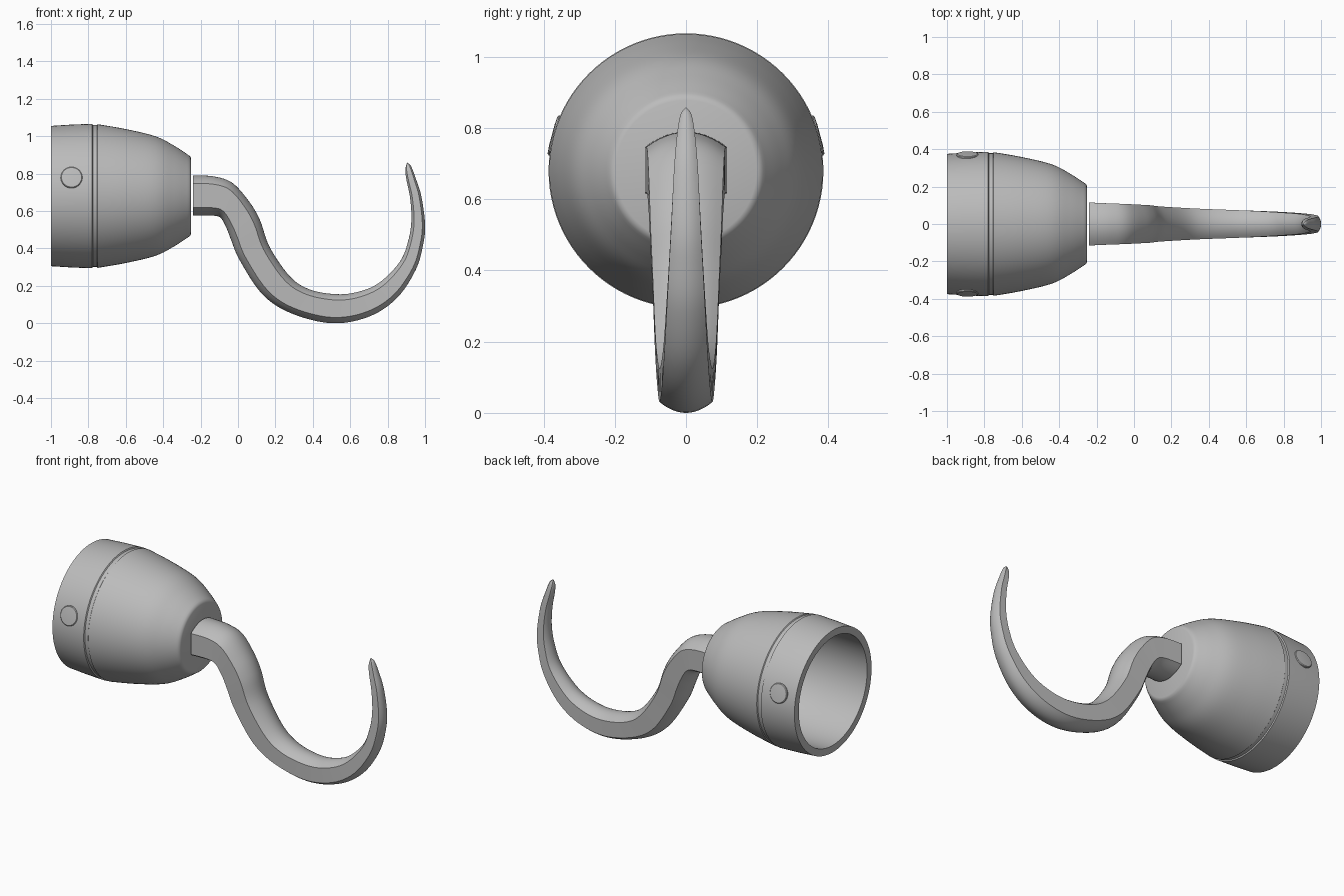
import bpy, bmesh, math
from mathutils import Vector

if "Cube" in bpy.data.objects:
    bpy.data.objects.remove(bpy.data.objects["Cube"], do_unlink=True)

metal = bpy.data.materials.new("grey metal")
metal.use_nodes = True
grey = (0.5, 0.5, 0.5, 1)
metal.diffuse_color = grey
metal.node_tree.nodes["Principled BSDF"].inputs["Base Color"].default_value = grey

AXIS_Z = 0.68


def loft(name, rings, closed_ends=True):
    """Skin a list of equal-length point rings into one smooth object."""
    bm = bmesh.new()
    loops = [[bm.verts.new(p) for p in ring] for ring in rings]
    count = len(loops[0])
    for a, b in zip(loops, loops[1:]):
        for i in range(count):
            j = (i + 1) % count
            bm.faces.new((a[i], a[j], b[j], b[i]))
    if closed_ends:
        bm.faces.new(loops[0])
        bm.faces.new(loops[-1])
    bmesh.ops.remove_doubles(bm, verts=bm.verts, dist=0.00001)
    bmesh.ops.recalc_face_normals(bm, faces=bm.faces)
    mesh = bpy.data.meshes.new(name)
    bm.to_mesh(mesh)
    bm.free()
    mesh.materials.append(metal)
    obj = bpy.data.objects.new(name, mesh)
    bpy.context.collection.objects.link(obj)
    bpy.ops.object.select_all(action="DESELECT")
    obj.select_set(True)
    bpy.context.view_layer.objects.active = obj
    bpy.ops.object.shade_smooth_by_angle(angle=math.radians(32))
    return obj


def revolve(profile, sides):
    """Rings around the x axis from (position, radius) pairs."""
    turns = [math.tau * k / sides for k in range(sides)]
    return [[Vector((x, r * math.cos(t), r * math.sin(t))) for t in turns]
            for x, r in profile]


def spline(keys, steps):
    """Catmull-Rom interpolation of rows of numbers."""
    rows = [keys[0]] + keys + [keys[-1]]
    result = []
    for a, b, c, d in zip(rows, rows[1:], rows[2:], rows[3:]):
        for k in range(steps):
            t = k / steps
            result.append([
                q + t / 2 * (r - p + t * (2 * p - 5 * q + 4 * r - s
                                          + t * (3 * (q - r) + s - p)))
                for p, q, r, s in zip(a, b, c, d)])
    return result + [keys[-1]]


# Hollow cup: outer wall with a grooved band, rounded nose, then the inside
wall = [(-0.78, 0.386), (-0.776, 0.379), (-0.754, 0.379), (-0.75, 0.384)]
body = spline([(-0.75, 0.384), (-0.6, 0.358), (-0.44, 0.319),
               (-0.34, 0.268), (-0.262, 0.217)], 5)
nose = [(-0.254, 0.209), (-0.25, 0.198)]
inside = [(-0.3, 0.0001), (-0.3, 0.19), (-0.36, 0.235), (-0.46, 0.28),
          (-0.6, 0.315), (-0.75, 0.335), (-1, 0.332)]
profile = [(-1, 0.375), (-0.89, 0.382)] + wall + body[1:] + nose
profile += [(-0.25, 0.0001)] + inside + [(-1, 0.375)]
cup = loft("cup", revolve(profile, 96), closed_ends=False)
cup.location.z = AXIS_Z

# Low domed rivets on both sides of the cup
rivet_profile = [(0.34, 0.058), (0.384, 0.058), (0.388, 0.054), (0.39, 0.03)]
for side, name in ((1, "left_rivet"), (-1, "right_rivet")):
    rivet = loft(name, revolve(rivet_profile, 32))
    rivet.rotation_euler = (0, -math.radians(15), side * math.pi / 2)
    rivet.location = (-0.89, 0, AXIS_Z)

# Hook stations: inner edge x, z, outer edge x, z, half width
stations = [
    (-0.24, 0.79, -0.24, 0.575, 0.115), (-0.13, 0.785, -0.13, 0.575, 0.11),
    (-0.03, 0.75, -0.09, 0.56, 0.107), (0.06, 0.65, -0.06, 0.505, 0.103),
    (0.118, 0.55, -0.035, 0.44, 0.1), (0.17, 0.406, 0.01, 0.335, 0.094),
    (0.278, 0.25, 0.13, 0.155, 0.087), (0.385, 0.18, 0.28, 0.055, 0.081),
    (0.53, 0.155, 0.5, 0, 0.075), (0.65, 0.17, 0.7, 0.035, 0.069),
    (0.76, 0.22, 0.85, 0.135, 0.062), (0.866, 0.33, 0.95, 0.285, 0.054),
    (0.91, 0.44, 0.99, 0.42, 0.047), (0.927, 0.55, 1, 0.53, 0.041),
    (0.92, 0.67, 0.98, 0.68, 0.034), (0.9, 0.77, 0.95, 0.775, 0.026),
    (0.895, 0.82, 0.925, 0.84, 0.016), (0.903, 0.858, 0.905, 0.858, 0.001)]

# Section: flat sides with bowed inner and outer faces
across = [k / 6 for k in range(-6, 7)]
bow = [(u, 1 - 0.4 * u * u) for u in across]
section = bow + [(-u, -v) for u, v in bow]

rings = []
for xi, zi, xo, zo, width in spline(stations, 6):
    inner, outer = Vector((xi, 0, zi)), Vector((xo, 0, zo))
    middle, half = (inner + outer) / 2, (inner - outer) / 2
    rings.append([middle + half * v + Vector((0, width * u, 0))
                  for u, v in section])
loft("hook", rings)
